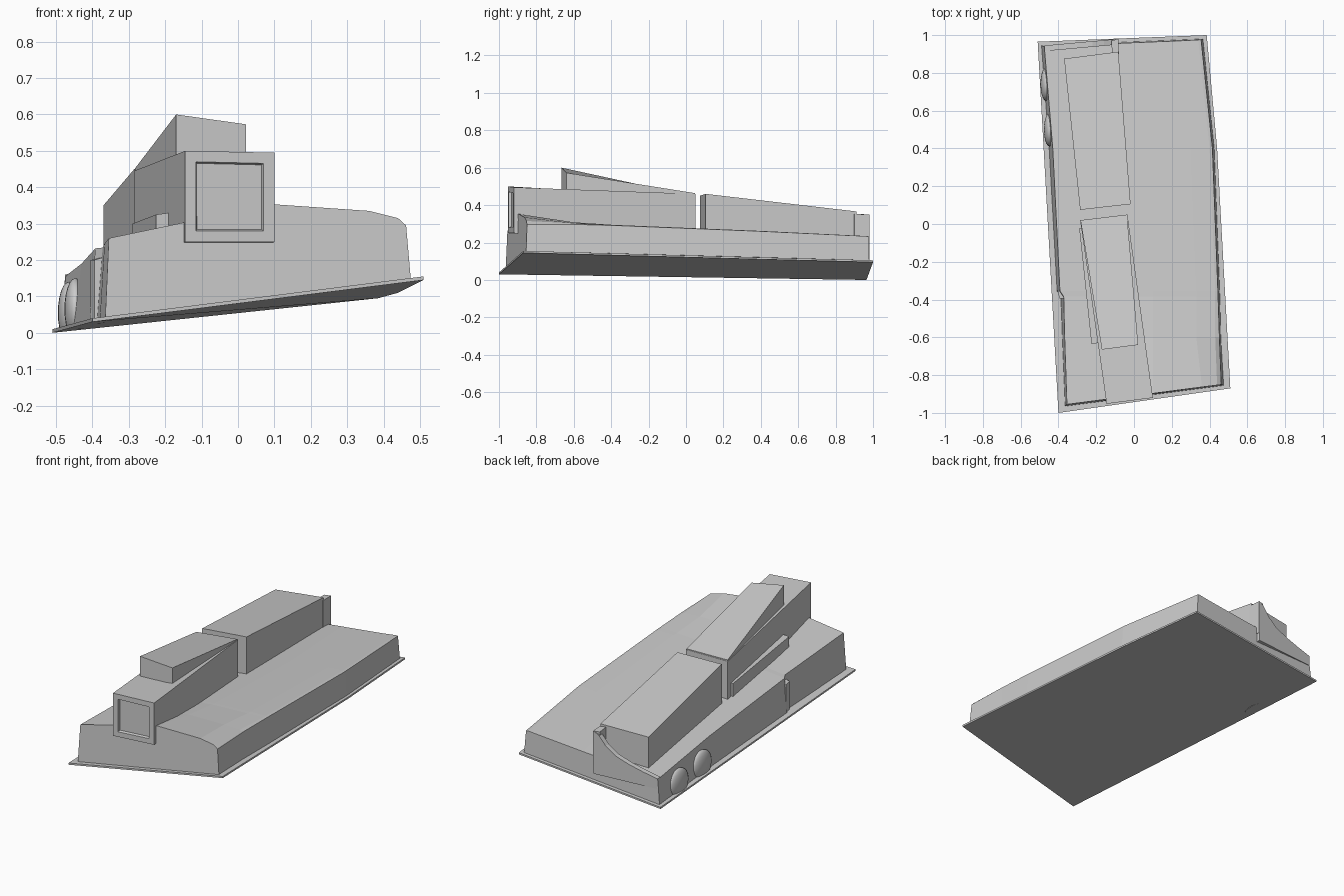
import bpy, bmesh, math
from mathutils import Vector


def finish(name, bm):
    bmesh.ops.recalc_face_normals(bm, faces=bm.faces[:])
    me = bpy.data.meshes.new(name)
    bm.to_mesh(me)
    bm.free()
    ob = bpy.data.objects.new(name, me)
    bpy.context.collection.objects.link(ob)
    return ob


def loft(name, rings, panel=None):
    """Skin a list of equal-length rings and cap both ends; optional recess on the first cap."""
    bm = bmesh.new()
    vs = [[bm.verts.new(p) for p in r] for r in rings]
    n = len(rings[0])
    for a, b in zip(vs, vs[1:]):
        for i in range(n):
            j = (i + 1) % n
            bm.faces.new((a[i], a[j], b[j], b[i]))
    first = bm.faces.new(vs[0][::-1])
    bm.faces.new(vs[-1])
    if panel:
        bmesh.ops.recalc_face_normals(bm, faces=bm.faces[:])
        bmesh.ops.inset_region(bm, faces=[first], thickness=panel[0])
        bmesh.ops.inset_region(bm, faces=[first], thickness=0.006, depth=-panel[1])
    return finish(name, bm)


def hull_box(name, front, back, panel=None):
    """Box from front and back end quads: each (xl, yl, xr, yr, zbottom, ztop_l, ztop_r)."""
    def quad(e):
        xl, yl, xr, yr, zb, tl, tr = e
        return [(xl, yl, zb), (xr, yr, zb), (xr, yr, tr), (xl, yl, tl)]
    return loft(name, [quad(front), quad(back)], panel)


# Tilted thin ground plate
plate = [(-.40, -1, .03), (.51, -.87, .145), (.44, .4, .11), (.385, 1, .095), (-.51, .965, 0)]
loft("base_plate", [plate, [(x, y, z + .01) for x, y, z in plate]])

# Broad deck block: sections from front to back (x, y, z), humped at the front edge
deck = [
    [(-.365, -.965, .035), (-.355, -.955, .26), (-.14, -.927, .305), (.1, -.897, .353),
     (.36, -.863, .335), (.44, -.853, .315), (.462, -.85, .295), (.475, -.855, .145)],
    [(-.38, -.60, .03), (-.367, -.60, .245), (-.14, -.60, .275), (.1, -.60, .305),
     (.33, -.60, .308), (.43, -.60, .303), (.452, -.60, .297), (.46, -.60, .137)],
    [(-.388, -.385, .025), (-.372, -.385, .234), (-.14, -.385, .258), (.1, -.385, .282),
     (.33, -.385, .292), (.43, -.385, .294), (.445, -.385, .291), (.455, -.385, .133)],
    [(-.408, -.355, .025), (-.392, -.355, .232), (-.14, -.355, .257), (.1, -.355, .28),
     (.33, -.355, .291), (.43, -.355, .293), (.444, -.355, .29), (.454, -.355, .132)],
    [(-.45, .40, .015), (-.43, .40, .19), (-.18, .40, .213), (.07, .40, .235),
     (.30, .40, .253), (.40, .40, .262), (.415, .40, .26), (.425, .40, .115)],
    [(-.49, .945, .008), (-.475, .94, .155), (-.22, .95, .18), (0, .96, .20),
     (.25, .97, .224), (.34, .975, .234), (.355, .976, .233), (.365, .98, .1)],
]
loft("deck_block", deck)

# Front long block with a recessed end panel
hull_box("front_block", (-.145, -.952, .10, -.92, .25, .50, .495),
         (-.285, .02, -.035, .05, .18, .445, .46), panel=(.042, .015))
hull_box("front_upper_block", (-.17, -.665, .022, -.64, .42, .60, .573),
         (-.283, .018, -.037, .048, .40, .452, .464))

# Low ledge on the left of the front block
hull_box("side_ledge", (-.225, -.635, -.15, -.625, .24, .325, .335),
         (-.29, -.02, -.25, -.02, .19, .30, .31))

# Rear long block
hull_box("rear_block", (-.285, .075, -.018, .105, .18, .45, .46),
         (-.37, .875, -.083, .912, .15, .35, .366))

# Thin curved wall and return fin behind the rear block
curve = [(-.085, .35), (-.115, .335), (-.16, .28), (-.22, .235), (-.30, .205), (-.39, .18), (-.475, .16)]
rings = []
for x, z in curve:
    y = .98 + (x + .085) * .09
    rings.append([(x, y - .03, .1), (x, y, .1), (x, y, z), (x, y - .03, z)])
loft("rear_curved_wall", rings)
hull_box("rear_fin", (-.115, .89, -.08, .90, .15, .355, .352), (-.12, .97, -.083, .98, .15, .35, .35))

# Door post at the jog in the left wall
hull_box("door_post", (-.395, -.395, -.36, -.395, .03, .20, .21), (-.405, -.35, -.36, -.35, .03, .20, .21))

# Two rounded bumps on the left wall
for i, (x, y) in enumerate(((-.465, .74), (-.447, .50))):
    bm = bmesh.new()
    bmesh.ops.create_uvsphere(bm, u_segments=20, v_segments=12, radius=1)
    for v in bm.verts:
        v.co = Vector((x + v.co.x * .03, y + v.co.y * .09, .055 + i * .01 + v.co.z * .085))
    bmesh.ops.bisect_plane(bm, geom=bm.verts[:] + bm.edges[:] + bm.faces[:],
                           plane_co=(0, 0, .012), plane_no=(0, 0, -1), clear_outer=True)
    ob = finish("side_bump_%d" % (i + 1), bm)
    for p in ob.data.polygons:
        p.use_smooth = True
